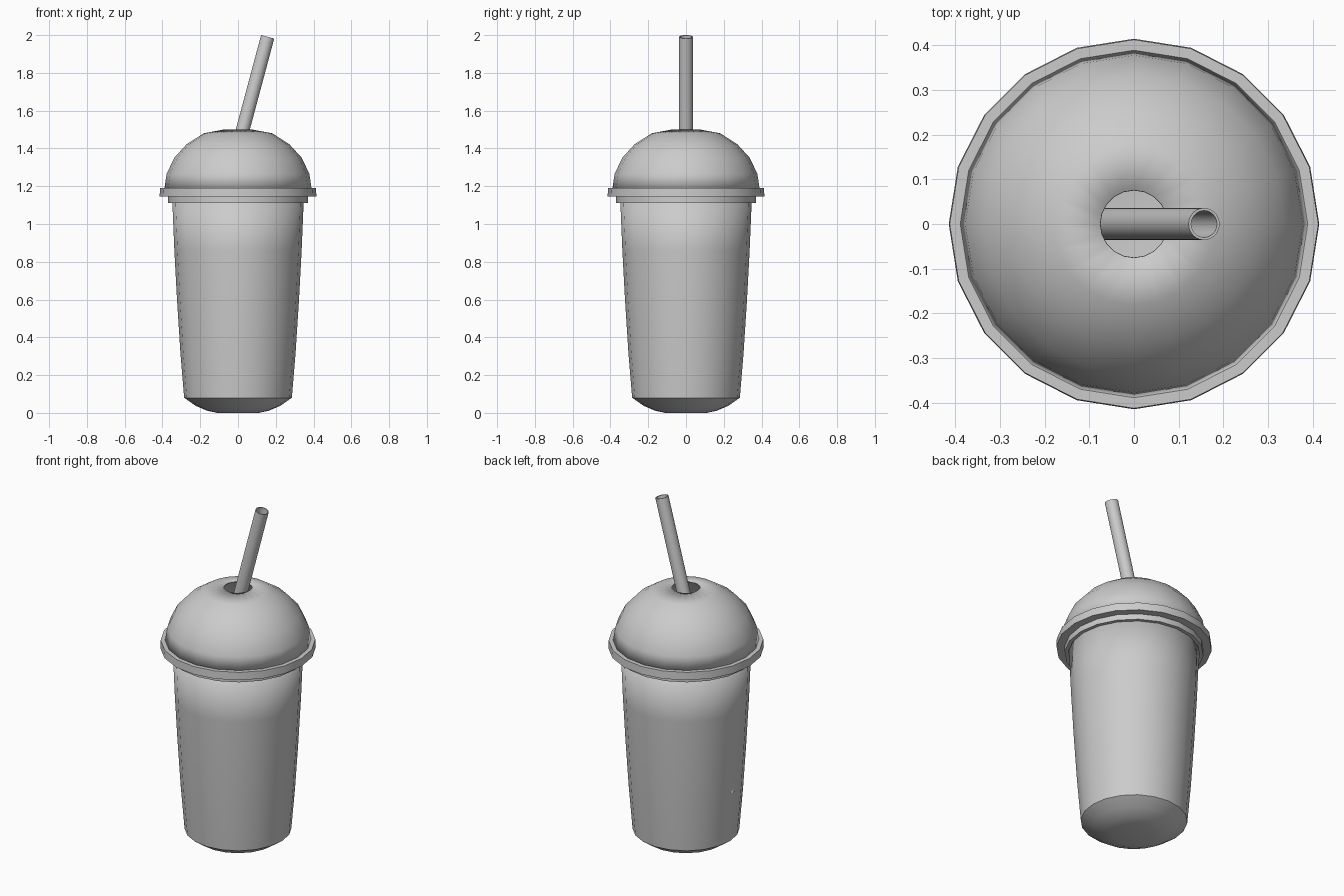
import bpy, bmesh, math
from mathutils import Vector

if "Cube" in bpy.data.objects:
    bpy.data.objects.remove(bpy.data.objects["Cube"])


def lathe(name, profile, sides=20, closed=False, cap_start=False):
    """Revolve an (r, z) profile about the z axis."""
    bm = bmesh.new()
    rings = []
    for r, z in profile:
        rings.append([bm.verts.new((r * math.cos(2 * math.pi * i / sides),
                                    r * math.sin(2 * math.pi * i / sides), z))
                      for i in range(sides)])
    pairs = list(zip(rings, rings[1:]))
    if closed:
        pairs.append((rings[-1], rings[0]))
    for a, b in pairs:
        for i in range(sides):
            j = (i + 1) % sides
            bm.faces.new((a[i], a[j], b[j], b[i]))
    if cap_start:
        bm.faces.new(rings[0][::-1])
    bmesh.ops.recalc_face_normals(bm, faces=bm.faces)
    mesh = bpy.data.meshes.new(name)
    bm.to_mesh(mesh)
    bm.free()
    obj = bpy.data.objects.new(name, mesh)
    bpy.context.collection.objects.link(obj)
    bpy.ops.object.select_all(action='DESELECT')
    obj.select_set(True)
    bpy.context.view_layer.objects.active = obj
    bpy.ops.object.shade_smooth_by_angle(angle=math.radians(35))
    return obj


def thicken(obj, amount):
    mod = obj.modifiers.new("wall", 'SOLIDIFY')
    mod.thickness = amount
    mod.offset = -1


# Tapered cup with rounded base
cup = lathe("cup", [(0.11, 0.0), (0.165, 0.012), (0.225, 0.038), (0.285, 0.08),
                    (0.305, 0.32), (0.323, 0.6), (0.337, 0.86), (0.349, 1.15)],
            cap_start=True)
thicken(cup, 0.008)

# Lid collar: lower skirt and wide band gripping the cup
lathe("lid_collar", [(0.351, 1.112), (0.371, 1.112), (0.371, 1.145),
                     (0.415, 1.145), (0.413, 1.19), (0.383, 1.19),
                     (0.351, 1.15)], closed=True)

# Dome lid with a straw hole in the top
dome = lathe("dome_lid", [(0.39, 1.185), (0.378, 1.265), (0.338, 1.35),
                          (0.272, 1.422), (0.182, 1.48), (0.076, 1.5)])
thicken(dome, 0.006)

# Hollow straw leaning to the right
length, tilt = 1.68, math.radians(15)
straw = lathe("straw", [(0.036, -length), (0.036, 0), (0.030, 0),
                        (0.030, -length)], sides=24, closed=True)
straw.rotation_euler = (0, tilt, 0)
straw.location = Vector((0.157, 0, 1.991))
